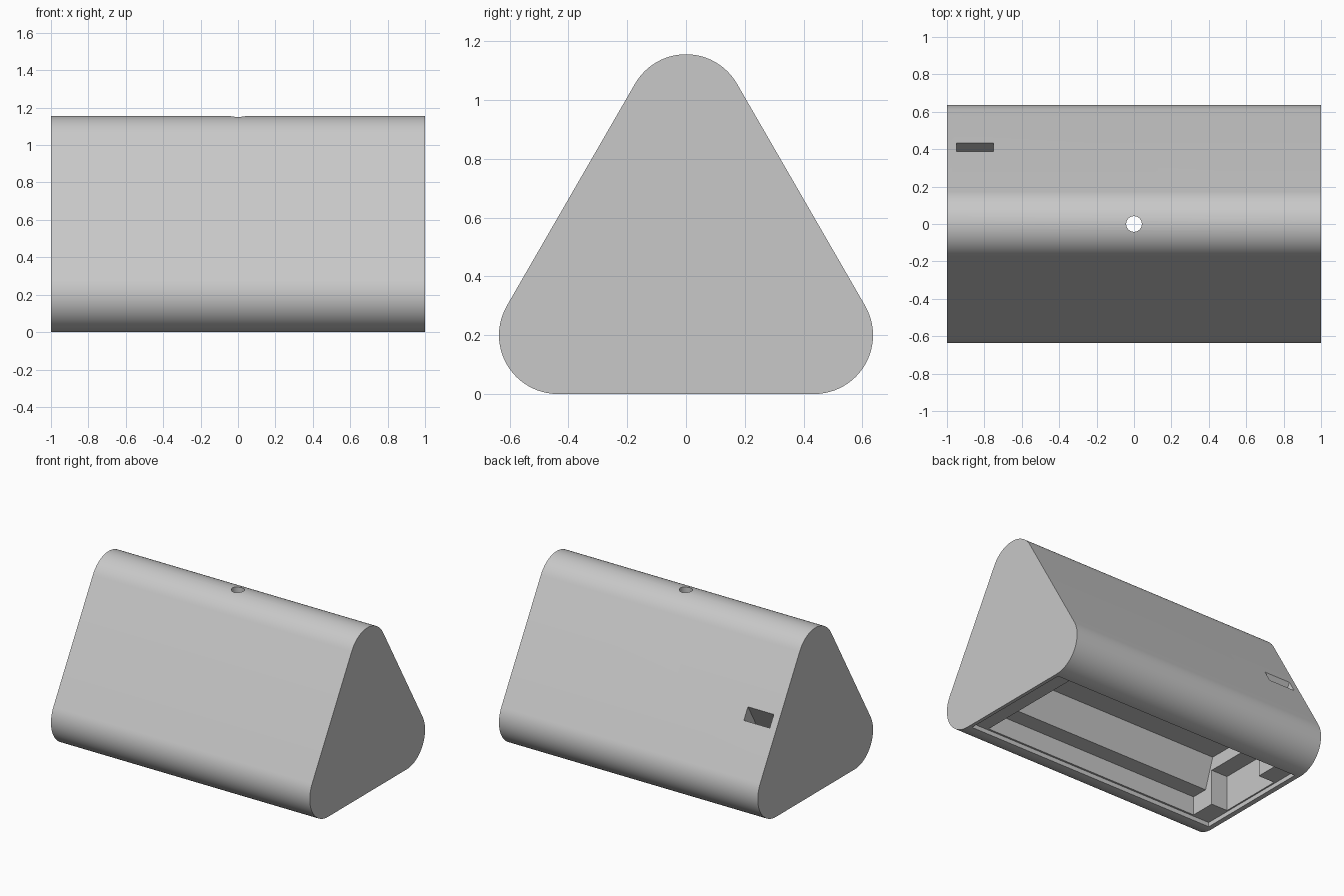
import bpy, bmesh, math
from mathutils import Matrix

old = bpy.data.objects.get("Cube")
if old:
    bpy.data.objects.remove(old, do_unlink=True)

grey = bpy.data.materials.new("light_grey")
grey.use_nodes = True
colour = (0.58, 0.58, 0.58, 1)
grey.diffuse_color = colour
grey.node_tree.nodes["Principled BSDF"].inputs["Base Color"].default_value = colour


def prism(name, profile, x0, x1):
    """Extrude a (y, z) profile along x."""
    bm = bmesh.new()
    face = bm.faces.new([bm.verts.new((x0, y, z)) for y, z in profile])
    new = bmesh.ops.extrude_face_region(bm, geom=[face])["geom"]
    moved = [v for v in new if isinstance(v, bmesh.types.BMVert)]
    bmesh.ops.translate(bm, verts=moved, vec=(x1 - x0, 0, 0))
    bmesh.ops.recalc_face_normals(bm, faces=bm.faces)
    return finish(name, bm)


def finish(name, bm):
    mesh = bpy.data.meshes.new(name)
    bm.to_mesh(mesh)
    bm.free()
    mesh.materials.append(grey)
    obj = bpy.data.objects.new(name, mesh)
    bpy.context.collection.objects.link(obj)
    return obj


def box(w, z0, z1):
    return [(-w, z0), (w, z0), (w, z1), (-w, z1)]


# Housing: triangle with rounded corners, extruded lengthwise
R, SIDE, STEPS = 0.2, 0.872, 24
rise = SIDE * math.sqrt(3) / 2
outline = []
for cy, cz, start in ((SIDE / 2, R, -90), (0, R + rise, 30), (-SIDE / 2, R, 150)):
    for i in range(STEPS + 1):
        a = math.radians(start + 120 * i / STEPS)
        outline.append((cy + R * math.cos(a), cz + R * math.sin(a)))
housing = prism("housing", outline, -1, 1)

# Lid recess, stepped main cavity and side channel
cavity = [(-0.407, -0.1), (0.407, -0.1), (0.407, 0.16), (0.29, 0.16),
          (0.22, 0.365), (-0.22, 0.365), (-0.29, 0.16), (-0.407, 0.16)]
cutters = [
    prism("main_cavity", cavity, -0.83, 0.85),
    prism("lid_recess", box(0.42, -0.15, 0.03), -0.965, 0.975),
    prism("end_channel", box(0.23, -0.12, 0.275), -0.955, -0.7),
]

# Round hole through the top ridge
bm = bmesh.new()
bmesh.ops.create_cone(bm, cap_ends=True, segments=32, radius1=0.042, radius2=0.042,
                      depth=1, matrix=Matrix.Translation((0, 0, 0.8)))
cutters.append(finish("top_hole", bm))

# Slanted slot in the back face
bm = bmesh.new()
bmesh.ops.create_cube(bm, size=1, matrix=Matrix.Translation((-0.85, 0.413, 0.65))
                      @ Matrix.Rotation(math.radians(-30), 4, "X")
                      @ Matrix.Diagonal((0.2, 0.078, 0.4, 1)))
cutters.append(finish("back_slot", bm))

bpy.ops.object.select_all(action="DESELECT")
housing.select_set(True)
bpy.context.view_layer.objects.active = housing
for cutter in cutters:
    mod = housing.modifiers.new(cutter.name, "BOOLEAN")
    mod.operation = "DIFFERENCE"
    mod.solver = "EXACT"
    mod.object = cutter
    bpy.ops.object.modifier_apply(modifier=mod.name)
    bpy.data.objects.remove(cutter, do_unlink=True)

bpy.ops.object.shade_smooth_by_angle(angle=math.radians(25))
